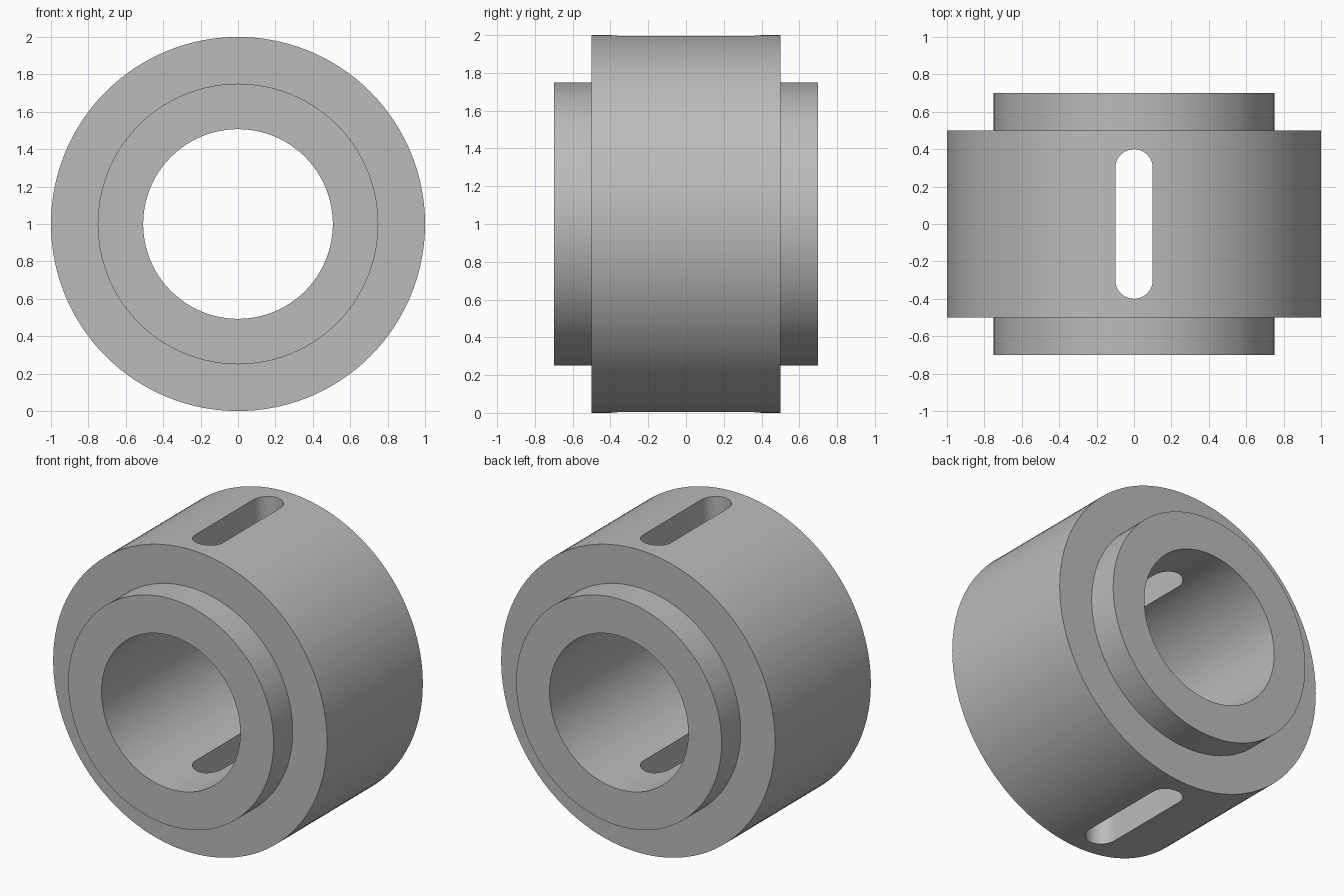
import bpy, bmesh, math
from mathutils import Matrix, Vector

if "Cube" in bpy.data.objects:
    bpy.data.objects.remove(bpy.data.objects["Cube"], do_unlink=True)

BORE, COLLAR, DRUM = 0.507, 0.75, 1.0
HALF_DRUM, HALF_LENGTH = 0.5, 0.7
SLOT_RADIUS, SLOT_HALF = 0.1, 0.4
STEPS = 128


def make_object(name, bm):
    bmesh.ops.recalc_face_normals(bm, faces=bm.faces)
    mesh = bpy.data.meshes.new(name)
    bm.to_mesh(mesh)
    bm.free()
    obj = bpy.data.objects.new(name, mesh)
    bpy.context.collection.objects.link(obj)
    return obj


grey = bpy.data.materials.new("steel grey")
grey.use_nodes = True
colour = (0.5, 0.5, 0.5, 1)
grey.diffuse_color = colour
grey.node_tree.nodes["Principled BSDF"].inputs["Base Color"].default_value = colour

# Stepped bushing: closed (radius, y) profile turned about the y axis
half = [(BORE, HALF_LENGTH), (COLLAR, HALF_LENGTH), (COLLAR, HALF_DRUM), (DRUM, HALF_DRUM)]
profile = half + [(r, -y) for r, y in reversed(half)]
bm = bmesh.new()
rings = []
for i in range(STEPS):
    turn = Matrix.Rotation(math.tau * i / STEPS, 4, "Y")
    rings.append([bm.verts.new(turn @ Vector((r, y, 0))) for r, y in profile])
n = len(profile)
for i in range(STEPS):
    a, b = rings[i], rings[(i + 1) % STEPS]
    for j in range(n):
        k = (j + 1) % n
        bm.faces.new((a[j], a[k], b[k], b[j]))
bushing = make_object("slotted_bushing", bm)
bushing.location.z = DRUM
bushing.data.materials.append(grey)

# Rounded slot cutter passing through the top and bottom walls
bm = bmesh.new()
outline = []
for sign in (1, -1):
    for i in range(25):
        t = math.pi * i / 24
        outline.append(bm.verts.new((sign * SLOT_RADIUS * math.cos(t),
                                     sign * (SLOT_HALF - SLOT_RADIUS + SLOT_RADIUS * math.sin(t)),
                                     -0.2)))
base = bm.faces.new(outline)
top = bmesh.ops.extrude_face_region(bm, geom=[base])["geom"]
bmesh.ops.translate(bm, vec=(0, 0, 2.4), verts=[v for v in top if isinstance(v, bmesh.types.BMVert)])
cutter = make_object("slot_cutter", bm)
cutter.data.materials.append(grey)
cutter.hide_render = True

# Cut the slots, then smooth the round walls
cut = bushing.modifiers.new("slots", "BOOLEAN")
cut.operation = "DIFFERENCE"
cut.solver = "EXACT"
cut.object = cutter
bpy.ops.object.select_all(action="DESELECT")
bpy.context.view_layer.objects.active = bushing
bushing.select_set(True)
bpy.ops.object.modifier_apply(modifier=cut.name)
bpy.data.objects.remove(cutter, do_unlink=True)
bpy.ops.object.shade_smooth_by_angle(angle=math.radians(30))
